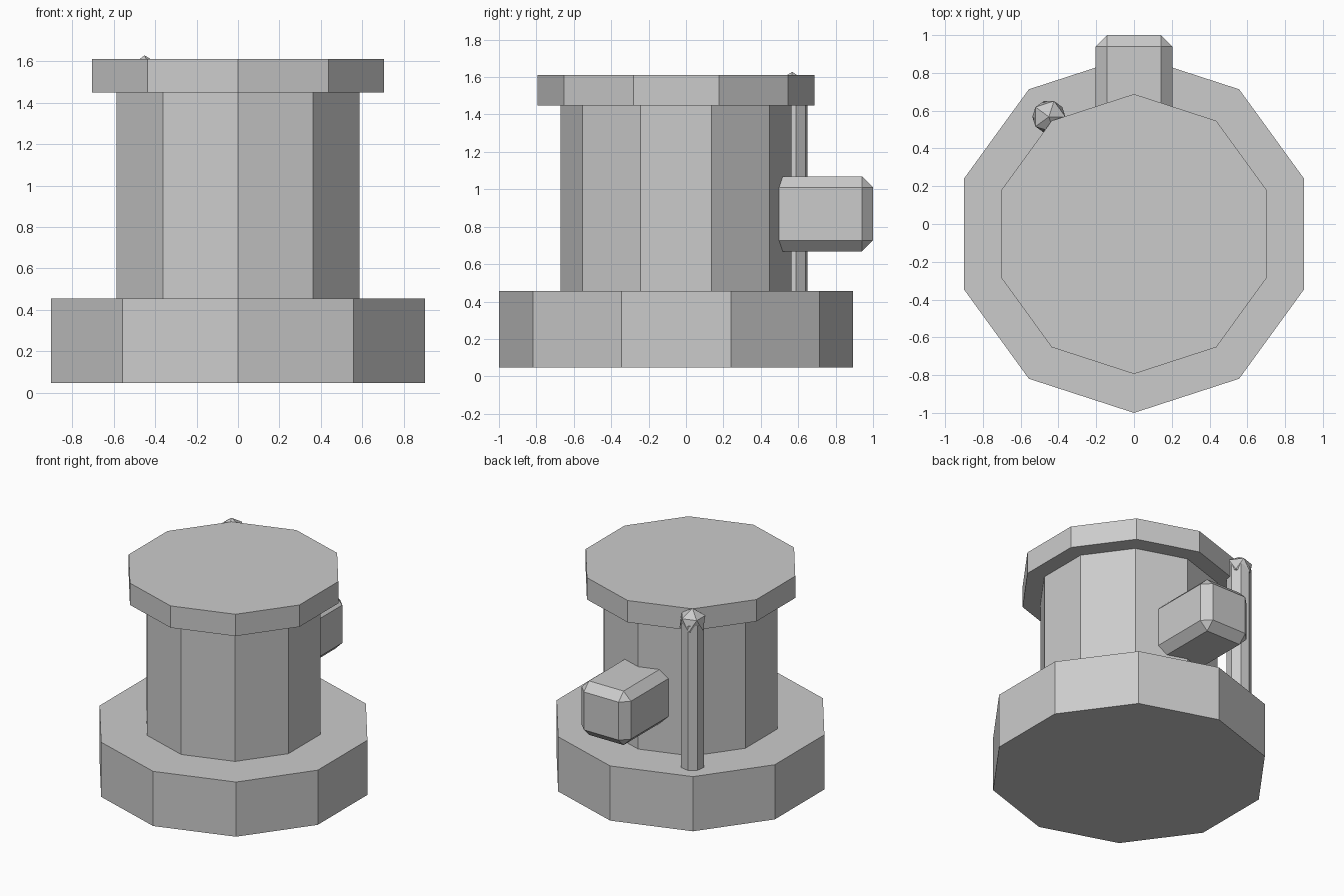
import bpy, math

if "Cube" in bpy.data.objects:
    bpy.data.objects.remove(bpy.data.objects["Cube"])

CY = -0.053  # y of the main axis


def prism(name, sides, radius, x, y, z0, z1, first_angle):
    """Upright prism whose first corner points at first_angle (degrees)."""
    bpy.ops.mesh.primitive_cylinder_add(
        vertices=sides, radius=radius, depth=z1 - z0,
        location=(x, y, (z0 + z1) / 2))
    ob = bpy.context.object
    ob.name = name
    # measure the primitive's own first corner, then turn it into place
    v = ob.data.vertices[0].co
    ob.rotation_euler.z = math.radians(first_angle) - math.atan2(v.y, v.x)
    return ob


# Ten-sided base, column and cap, corners on the y axis
for name, r, z0, z1 in (("base", 0.947, 0.047, 0.455),
                        ("column", 0.617, 0.455, 1.448),
                        ("cap", 0.741, 1.448, 1.611)):
    prism(name, 10, r, 0, CY, z0, z1, 90)

# Chamfered box projecting from the back of the column
bpy.ops.mesh.primitive_cube_add(size=1, location=(0, 0.70, 0.868))
box = bpy.context.object
box.name = "back_box"
for v in box.data.vertices:
    v.co.x *= 0.406
    v.co.y *= 0.60
    v.co.z *= 0.403
bevel = box.modifiers.new("chamfer", 'BEVEL')
bevel.width = 0.06
bevel.segments = 1

# Upright rod beside the column, with a faceted knob under the cap rim
a = math.radians(126)
rx, ry = 0.767 * math.cos(a), CY + 0.767 * math.sin(a)
prism("rod", 8, 0.085, rx, ry, 0.455, 1.53, 126 + 22.5)
bpy.ops.mesh.primitive_ico_sphere_add(subdivisions=1, radius=0.098,
                                      location=(rx, ry, 1.53))
bpy.context.object.name = "rod_knob"
